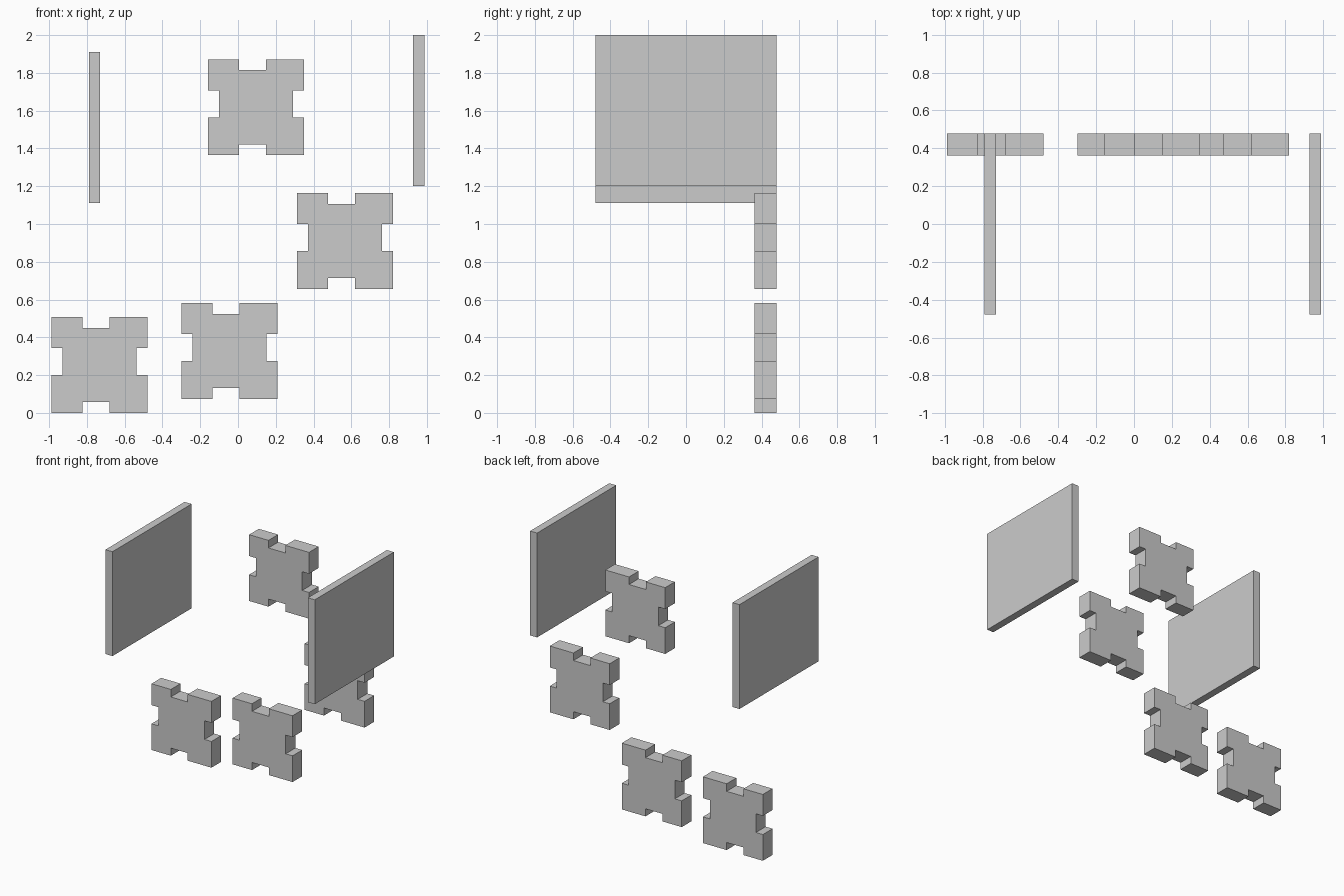
import bpy
import bmesh

if "Cube" in bpy.data.objects:
    bpy.data.objects.remove(bpy.data.objects["Cube"])

Y_FRONT, Y_BACK = 0.362, 0.479   # depth range of the notched blocks
SIZE, DEPTH = 0.508, 0.058       # block side, notch depth
A, B = 0.164, 0.307              # notch start and end along a side


def make_object(name, bm):
    bmesh.ops.recalc_face_normals(bm, faces=bm.faces)
    mesh = bpy.data.meshes.new(name)
    bm.to_mesh(mesh)
    bm.free()
    obj = bpy.data.objects.new(name, mesh)
    bpy.context.collection.objects.link(obj)
    return obj


def notched_block(name, x, z):
    """Square block with one notch per side; x, z is its lower left corner."""
    s, d = SIZE, DEPTH
    lo, hi = s - B, s - A        # side notches sit slightly above the middle
    profile = [(0, 0), (A, 0), (A, d), (B, d), (B, 0), (s, 0),
               (s, lo), (s - d, lo), (s - d, hi), (s, hi), (s, s),
               (B, s), (B, s - d), (A, s - d), (A, s), (0, s),
               (0, hi), (d, hi), (d, lo), (0, lo)]
    bm = bmesh.new()
    face = bm.faces.new([bm.verts.new((x + u, Y_FRONT, z + v)) for u, v in profile])
    ext = bmesh.ops.extrude_face_region(bm, geom=[face], use_keep_orig=True)
    verts = [g for g in ext["geom"] if isinstance(g, bmesh.types.BMVert)]
    bmesh.ops.translate(bm, verts=verts, vec=(0, Y_BACK - Y_FRONT, 0))
    return make_object(name, bm)


def panel(name, x, z):
    """Thin upright panel; x is its centre, z its lower edge."""
    bm = bmesh.new()
    bmesh.ops.create_cube(bm, size=1)
    bmesh.ops.scale(bm, verts=bm.verts, vec=(0.059, 2 * Y_BACK, 0.8))
    bmesh.ops.translate(bm, verts=bm.verts, vec=(x, 0, z + 0.4))
    return make_object(name, bm)


# Side panels
panel("left_panel", -0.759, 1.11)
panel("right_panel", 0.957, 1.20)

# Notched blocks along the back
for i, (x, z) in enumerate([(-0.987, 0.0), (-0.299, 0.074),
                            (0.312, 0.655), (-0.159, 1.364)], 1):
    notched_block(f"notched_block_{i}", x, z)
